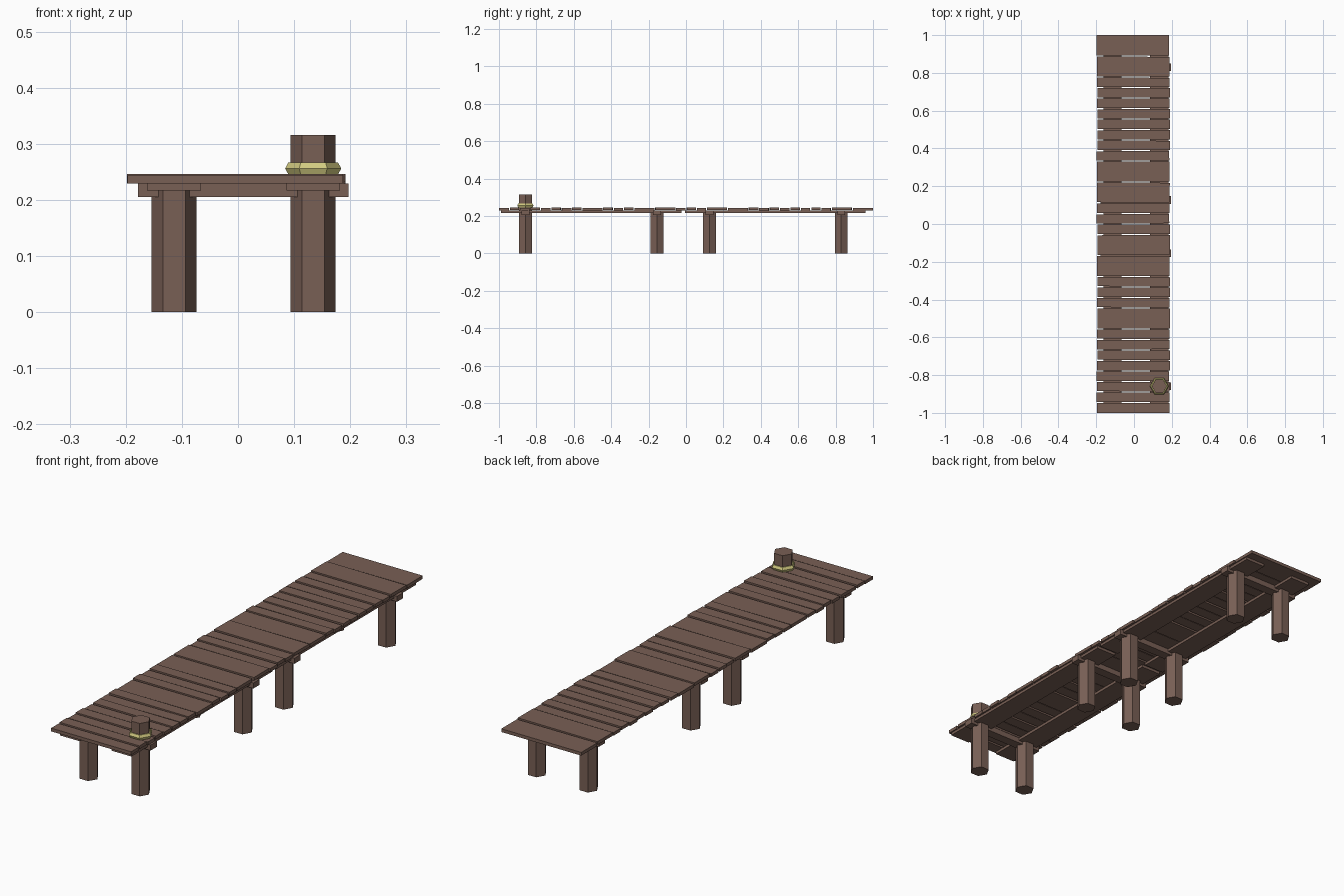
import bpy
import bmesh
import math
import random
from mathutils import Matrix

random.seed(4)
if "Cube" in bpy.data.objects:
    bpy.data.objects.remove(bpy.data.objects["Cube"], do_unlink=True)


def material(name, rgb):
    mat = bpy.data.materials.new(name)
    mat.use_nodes = True
    mat.diffuse_color = (*rgb, 1)
    mat.node_tree.nodes["Principled BSDF"].inputs["Base Color"].default_value = (*rgb, 1)
    return mat


wood = material("brown wood", (0.19, 0.115, 0.09))
rope = material("yellow rope", (0.65, 0.6, 0.22))


def finish(name, bm, mat):
    bmesh.ops.recalc_face_normals(bm, faces=bm.faces)
    mesh = bpy.data.meshes.new(name)
    bm.to_mesh(mesh)
    bm.free()
    mesh.materials.append(mat)
    obj = bpy.data.objects.new(name, mesh)
    bpy.context.collection.objects.link(obj)
    return obj


def box(name, x, y, z, yaw=0.0):
    """Box from (min, max) pairs, turned about its own upright axis."""
    bm = bmesh.new()
    bmesh.ops.create_cube(bm, size=1)
    spans = (x, y, z)
    bmesh.ops.scale(bm, vec=[b - a for a, b in spans], verts=bm.verts)
    bmesh.ops.rotate(bm, matrix=Matrix.Rotation(yaw, 3, "Z"), verts=bm.verts)
    bmesh.ops.translate(bm, vec=[(a + b) / 2 for a, b in spans], verts=bm.verts)
    return finish(name, bm, wood)


def post(name, x, y, top):
    bm = bmesh.new()
    bmesh.ops.create_cone(bm, cap_ends=True, segments=6, radius1=0.04, radius2=0.04, depth=top,
                          matrix=Matrix.Translation((x, y, top / 2)) @ Matrix.Rotation(math.pi / 6, 4, "Z"))
    # keep a corner pointing along x
    corner = max(v.co.x for v in bm.verts) - x
    if corner < 0.039:
        bmesh.ops.rotate(bm, cent=(x, y, 0), matrix=Matrix.Rotation(math.pi / 6, 3, "Z"), verts=bm.verts)
    return finish(name, bm, wood)


def ring(name, x, y, profile):
    """Six-sided band swept from a closed radius and height profile."""
    bm = bmesh.new()
    loops = []
    for i in range(6):
        a = i * math.pi / 3
        loops.append([bm.verts.new((x + r * math.cos(a), y + r * math.sin(a), z)) for r, z in profile])
    n = len(profile)
    for i in range(6):
        here, there = loops[i], loops[(i + 1) % 6]
        for j in range(n):
            bm.faces.new((here[j], there[j], there[(j + 1) % n], here[(j + 1) % n]))
    return finish(name, bm, rope)


# Posts, cross beams and stringers: two matching bays
post_x = {"right": -0.114, "left": 0.134}
for bay, mid in (("front", -0.507), ("back", 0.478)):
    for end, sign in (("near", -1), ("far", 1)):
        y = mid + sign * 0.352
        for side, x in post_x.items():
            mooring = (bay, end, side) == ("front", "near", "left")
            post(f"{bay}_{end}_{side}_post", x, y, 0.316 if mooring else 0.222)
        box(f"{bay}_{end}_cross_beam", (-0.178, 0.197), (y - 0.021, y + 0.021), (0.205, 0.229))
    for side, x in post_x.items():
        box(f"{bay}_{side}_stringer", (x - 0.048, x + 0.048), (mid - 0.483, mid + 0.483), (0.217, 0.229))

# Rope band on the mooring post
ring("rope_band", 0.134, -0.859,
     [(0.037, 0.245), (0.044, 0.245), (0.05, 0.256), (0.044, 0.267), (0.037, 0.267)])

# Deck planks from front to back: n is narrow, w is wide
layout = "nnnnnnnnwnnnwwnnnwwnnnnnnnnww"
unit = 2 / (len(layout) + layout.count("w"))
gap = 0.006
y = -1.0
for i, kind in enumerate(layout):
    width = unit * (2 if kind == "w" else 1)
    lift = 0.003 * (i % 2)
    shift = random.uniform(-0.003, 0.003)
    yaw = 0 if i in (0, len(layout) - 1) else random.choice((-1, 0, 1)) * 0.006
    box(f"deck_plank_{i + 1}", (-0.195 + shift, 0.189 + shift),
        (y + (gap / 2 if i else 0), y + width - (gap / 2 if i < len(layout) - 1 else 0)),
        (0.229 + lift, 0.243 + lift), yaw)
    y += width
